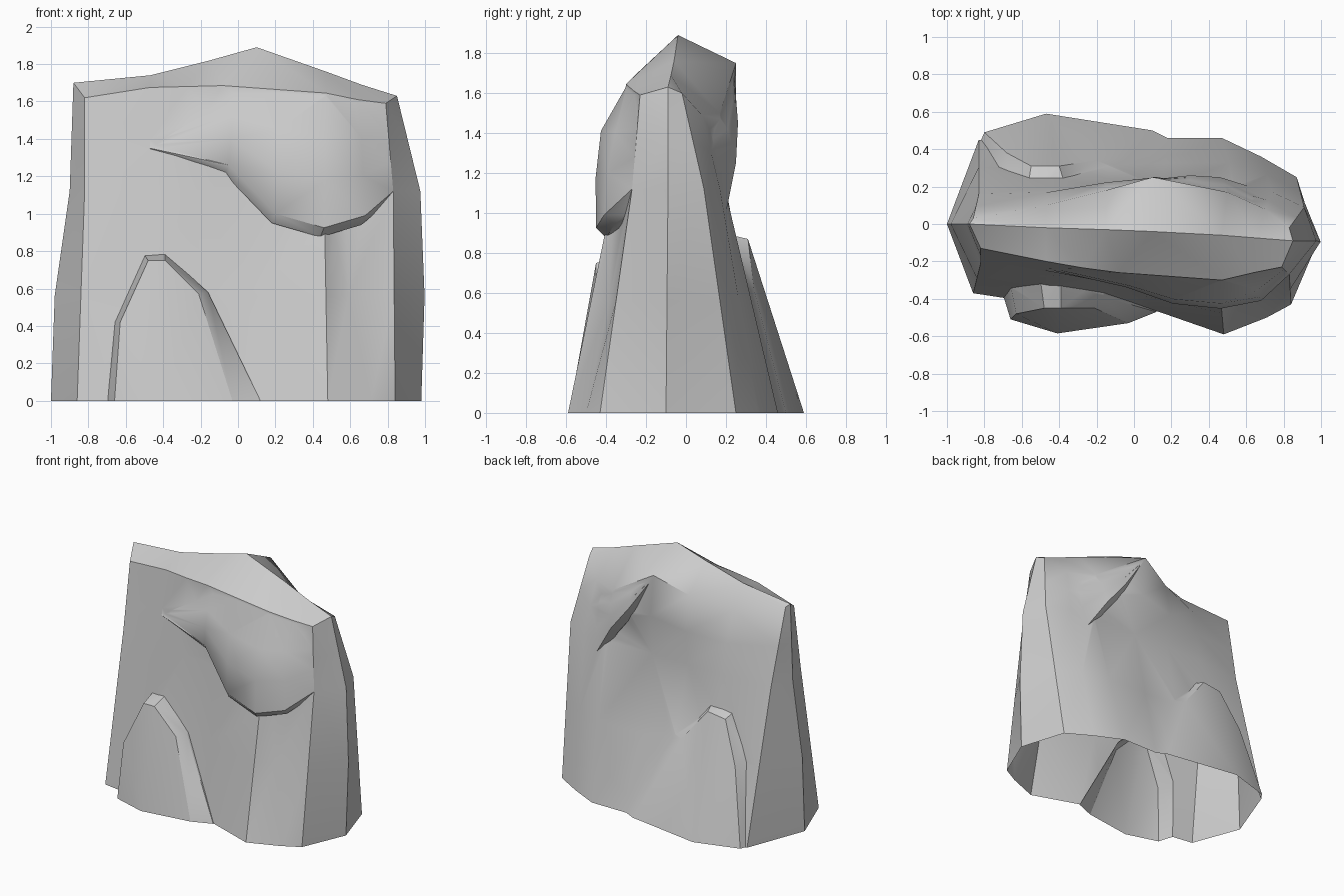
import bpy
import bmesh
import math
from mathutils import Vector

start_cube = bpy.data.objects.get("Cube")
if start_cube:
    bpy.data.objects.remove(start_cube, do_unlink=True)

# One plain stone colour
stone = bpy.data.materials.new("grey_stone")
stone.use_nodes = True
stone_colour = (0.6, 0.6, 0.6, 1)
stone.diffuse_color = stone_colour
stone.node_tree.nodes["Principled BSDF"].inputs["Base Color"].default_value = stone_colour


def make_solid(name, bm):
    """Turn a closed bmesh into a stone object with faces pointing outward."""
    bmesh.ops.triangulate(bm, faces=bm.faces)
    bmesh.ops.recalc_face_normals(bm, faces=bm.faces)
    mesh = bpy.data.meshes.new(name)
    bm.to_mesh(mesh)
    bm.free()
    mesh.materials.append(stone)
    obj = bpy.data.objects.new(name, mesh)
    bpy.context.collection.objects.link(obj)
    return obj


def add_row(bm, points):
    return [bm.verts.new(point) for point in points]


def bridge(bm, lower, upper, closed=False):
    """Join two rows of vertices with a strip of quads."""
    count = len(lower)
    for i in range(count if closed else count - 1):
        j = (i + 1) % count
        bm.faces.new((lower[i], lower[j], upper[j], upper[i]))


def blend(first, second, factor):
    return [Vector(a).lerp(Vector(b), factor) for a, b in zip(first, second)]


def shift(points, offset):
    return [Vector(point) + Vector(offset) for point in points]


def flat_ring(outline, height):
    return [Vector((x, y, height)) for x, y in outline]


def build_core():
    """Tapering slab: rings run from the left end along the front and back again."""
    foot = flat_ring([(-1, 0), (-.86, -.37), (-.4, -.44), (-.1, -.45), (.12, -.465), (.48, -.59),
                      (.71, -.5), (.84, -.43), (.98, -.1), (.87, .25), (.68, .36), (.47, .46),
                      (.18, .46), (-.1, .45), (-.4, .42), (-.83, .45)], 0)
    waist = flat_ring([(-.9, 0), (-.82, -.21), (-.47, -.28), (-.25, -.29), (-.02, -.3), (.46, -.36),
                       (.57, -.31), (.83, -.27), (.975, -.09), (.91, .09), (.74, .17), (.55, .195),
                       (.15, .19), (-.15, .195), (-.45, .2), (-.83, .16)], 1.12)
    crown = [(-.88, 0, 1.7), (-.82, -.13, 1.62), (-.47, -.2, 1.675), (-.27, -.235, 1.68),
             (-.08, -.26, 1.685), (.47, -.3, 1.645), (.64, -.26, 1.61), (.79, -.23, 1.59),
             (.85, -.09, 1.63), (.83, -.02, 1.6), (.7, .08, 1.49), (.5, .17, 1.5),
             (.1, .25, 1.75), (-.15, .18, 1.64), (-.47, .1, 1.58), (-.86, .03, 1.68)]
    knee = blend(foot, waist, .5)
    chest = blend(waist, crown, .5)
    # the two ends belly out a little, and the front pillar has a steep flank
    knee[0].x -= .03
    knee[8].x += .02
    knee[6] += Vector((-.05, .02, 0))
    # the upper back swells in the middle
    chest[12].y += .03
    chest[13].y += .035
    chest[14].y += .02

    bm = bmesh.new()
    rings = [add_row(bm, ring) for ring in (foot, knee, waist, chest, crown)]
    for lower, upper in zip(rings, rings[1:]):
        bridge(bm, lower, upper, closed=True)
    bm.faces.new(rings[0])

    # sloping top, folded over a ridge line
    ridge = add_row(bm, [(-.47, -.02, 1.74), (-.15, -.03, 1.82), (.1, -.04, 1.89),
                         (.47, -.06, 1.76), (.66, -.075, 1.69)])
    top = rings[-1]
    spine = [top[0], *ridge, top[8]]
    bridge(bm, top[1:8], spine)
    bridge(bm, top[:8:-1], spine)
    return make_solid("rock", bm)


def build_lobe(name, top, rim, swell, tuck):
    """Overhanging bulge: swells between its top and rim, then tucks back under."""
    bm = bmesh.new()
    rows = [top]
    for factor, fullness in ((.32, 1), (.65, .7)):
        belly = blend(top, rim, factor)
        for i, point in enumerate(belly):
            point.y += swell * fullness * math.sin(math.pi * i / (len(belly) - 1))
        rows.append(belly)
    under = shift(rim, (-.02, tuck, -.05))
    rows += [rim, under, shift(under, (0, tuck * 2, .02)), shift(top, (0, tuck * 3, -.03))]
    strips = [add_row(bm, row) for row in rows]
    for upper, lower in zip(strips, strips[1:] + strips[:1]):
        bridge(bm, upper, lower)
    for end in (0, -1):
        bm.faces.new([strip[end] for strip in strips])
    return make_solid(name, bm)


def build_buttress(name, foot, lip, root, depth):
    """Arched slab leaning on the core: a fanned face with a bevelled edge."""
    bm = bmesh.new()
    foot_vert = bm.verts.new(foot)
    arches = [add_row(bm, row) for row in (lip, root, shift(root, (0, depth, 0)))]
    for a, b in zip(arches[0], arches[0][1:]):
        bm.faces.new((foot_vert, a, b))
    for outer, inner in zip(arches, arches[1:]):
        bridge(bm, outer, inner)
    bm.faces.new(arches[-1])
    bm.faces.new([foot_vert] + [arch[0] for arch in arches] + [arch[-1] for arch in reversed(arches)])
    return make_solid(name, bm)


rock = build_core()

parts = [
    # Large overhang on the front, upper right
    build_lobe(
        "front_overhang",
        top=[(-.46, -.225, 1.39), (-.02, -.255, 1.66), (.22, -.275, 1.66),
             (.47, -.295, 1.64), (.65, -.255, 1.6), (.79, -.225, 1.57)],
        rim=[(-.47, -.25, 1.35), (-.05, -.33, 1.26), (.2, -.42, 1),
             (.46, -.45, .925), (.68, -.41, .99), (.83, -.27, 1.12)],
        swell=-.085, tuck=.05),
    # Smaller overhang high on the back
    build_lobe(
        "back_overhang",
        top=[(.11, .23, 1.73), (.3, .2, 1.62), (.5, .16, 1.5), (.7, .07, 1.48), (.8, 0, 1.5)],
        rim=[(.12, .24, 1.71), (.3, .26, 1.45), (.46, .25, 1.25), (.62, .2, 1), (.86, .08, 1.12)],
        swell=.02, tuck=-.05),
    # Arched buttress low on the front, left of centre
    build_buttress(
        "front_buttress",
        foot=(-.41, -.585, 0),
        lip=[(-.66, -.51, 0), (-.63, -.48, .42), (-.48, -.45, .75),
             (-.39, -.45, .75), (-.21, -.45, .57), (-.03, -.53, 0)],
        root=[(-.7, -.38, 0), (-.66, -.33, .42), (-.5, -.3, .78),
              (-.39, -.3, .79), (-.16, -.39, .58), (.12, -.47, 0)],
        depth=.1),
    # Wider buttress on the back, same side
    build_buttress(
        "back_buttress",
        foot=(-.47, .59, 0),
        lip=[(-.8, .49, 0), (-.68, .38, .55), (-.55, .31, .85),
             (-.4, .31, .87), (-.2, .34, .62), (.1, .5, 0)],
        root=[(-.83, .42, 0), (-.74, .27, .58), (-.57, .18, .9),
              (-.36, .18, .9), (-.08, .29, .62), (.2, .45, 0)],
        depth=-.1),
]

# Fuse everything into one skin
bpy.ops.object.select_all(action="DESELECT")
rock.select_set(True)
bpy.context.view_layer.objects.active = rock
for part in parts:
    fuse = rock.modifiers.new("fuse", "BOOLEAN")
    fuse.operation = "UNION"
    fuse.solver = "EXACT"
    fuse.object = part
    bpy.ops.object.modifier_apply(modifier=fuse.name)
    bpy.data.objects.remove(part, do_unlink=True)

# Open the underside, so the rock is a hollow shell
shell = bmesh.new()
shell.from_mesh(rock.data)
underside = [face for face in shell.faces if all(vert.co.z < .001 for vert in face.verts)]
bmesh.ops.delete(shell, geom=underside, context="FACES")
bmesh.ops.remove_doubles(shell, verts=shell.verts, dist=.002)
shell.to_mesh(rock.data)
shell.free()
bpy.ops.object.shade_smooth_by_angle(angle=math.radians(34))
